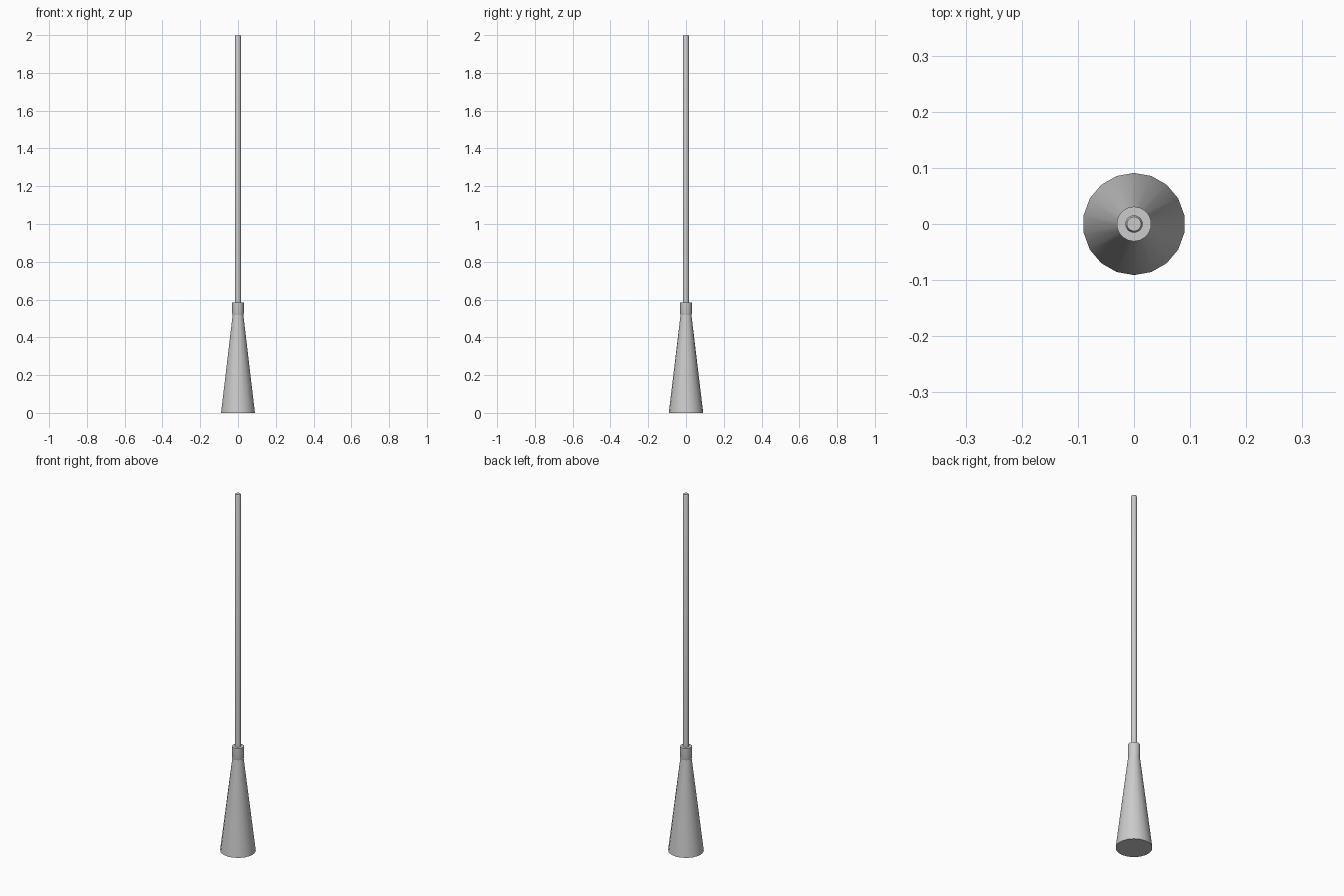
import bpy, bmesh
from math import cos, sin, pi, radians

if "Cube" in bpy.data.objects:
    bpy.data.objects.remove(bpy.data.objects["Cube"])

SIDES = 18


def lathe(name, profile):
    """Revolve a (radius, z) profile around z and cap both ends."""
    bm = bmesh.new()
    rings = []
    for r, z in profile:
        rings.append([bm.verts.new((r * cos(pi / 2 + 2 * pi * i / SIDES),
                                    r * sin(pi / 2 + 2 * pi * i / SIDES), z))
                      for i in range(SIDES)])
    for a, b in zip(rings, rings[1:]):
        for i in range(SIDES):
            j = (i + 1) % SIDES
            bm.faces.new((a[i], a[j], b[j], b[i]))
    bm.faces.new(rings[0][::-1])
    bm.faces.new(rings[-1])
    mesh = bpy.data.meshes.new(name)
    bm.to_mesh(mesh)
    bm.free()
    obj = bpy.data.objects.new(name, mesh)
    bpy.context.collection.objects.link(obj)
    bpy.ops.object.select_all(action='DESELECT')
    obj.select_set(True)
    bpy.context.view_layer.objects.active = obj
    bpy.ops.object.shade_smooth_by_angle(angle=radians(35))
    return obj


# Tapered base
lathe("cone_base", [(0.091, 0), (0.028, 0.525)])

# Collar at the neck
lathe("collar", [(0.028, 0.515), (0.031, 0.527), (0.031, 0.585)])

# Slim rod with a slightly softened tip
lathe("rod", [(0.0155, 0.55), (0.0155, 1.994), (0.0125, 2.0)])
